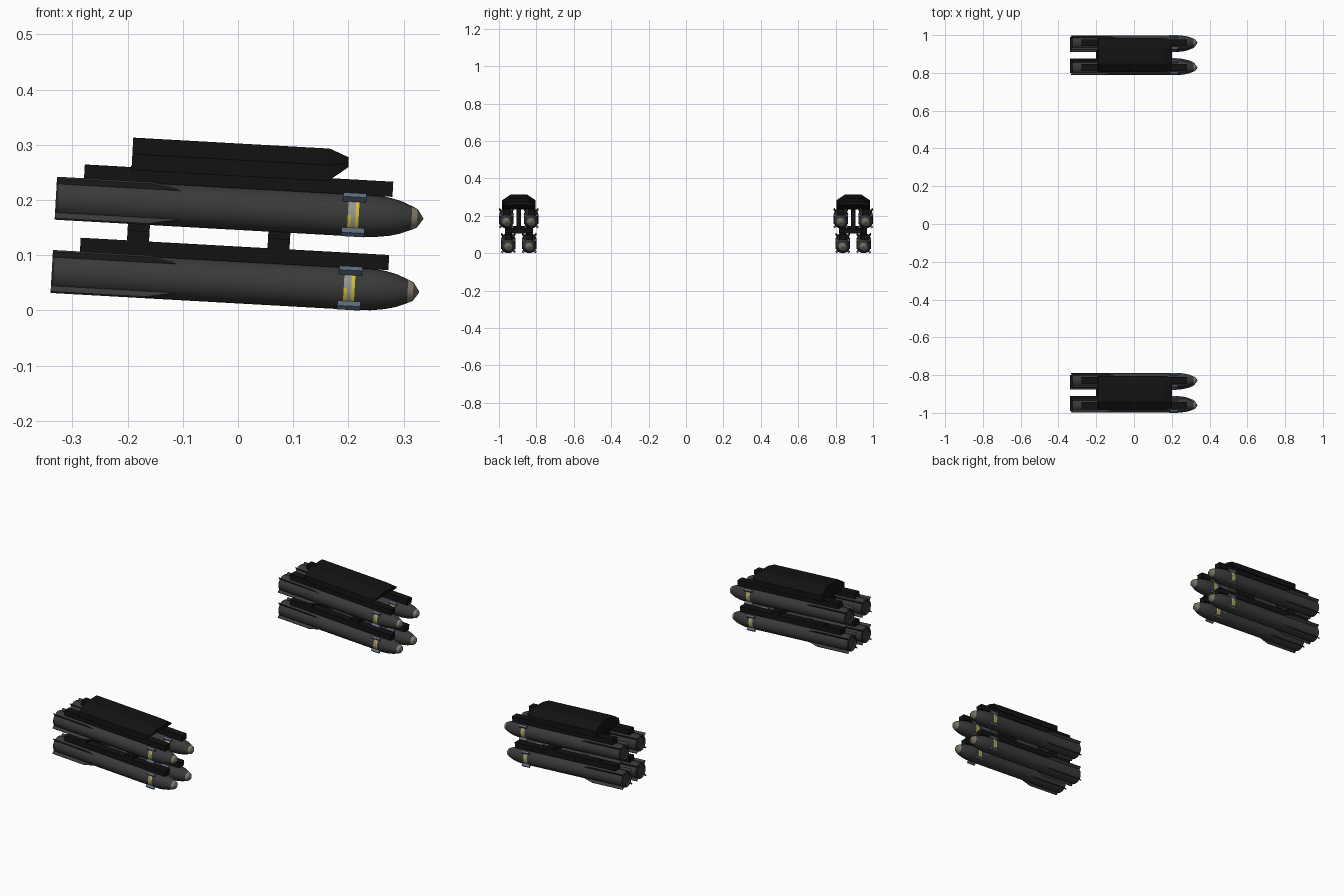
import bpy, bmesh, math
from mathutils import Matrix, Vector

if "Cube" in bpy.data.objects:
    bpy.data.objects.remove(bpy.data.objects["Cube"])

TILT = math.radians(3.2)      # nose-down pitch of each pod
POD_Y = 0.894


def mat(name, rgb):
    m = bpy.data.materials.new(name)
    m.diffuse_color = (*rgb, 1)
    m.use_nodes = True
    m.node_tree.nodes["Principled BSDF"].inputs["Base Color"].default_value = m.diffuse_color
    return m


BLACK = mat("rack black", (0.006, 0.006, 0.006))
BODY = mat("missile dark grey", (0.042, 0.042, 0.042))
TAN = mat("nose tan", (0.24, 0.21, 0.16))
GLASS = mat("nose tip grey", (0.15, 0.135, 0.105))
BLUE = mat("canard blue grey", (0.11, 0.15, 0.21))
PALE = mat("band pale grey", (0.30, 0.30, 0.28))
YELLOW = mat("band yellow", (0.62, 0.52, 0.03))


def finish(bm, name, mats, frame, smooth=False):
    bmesh.ops.recalc_face_normals(bm, faces=bm.faces)
    me = bpy.data.meshes.new(name)
    bm.to_mesh(me)
    bm.free()
    for m in mats:
        me.materials.append(m)
    me.transform(frame)
    ob = bpy.data.objects.new(name, me)
    bpy.context.collection.objects.link(ob)
    if smooth:
        bpy.ops.object.select_all(action='DESELECT')
        ob.select_set(True)
        bpy.context.view_layer.objects.active = ob
        bpy.ops.object.shade_smooth_by_angle(angle=math.radians(30))
    return ob


def add_box(bm, x, y, z):
    # box from (min, max) pairs
    c = Vector([(a + b) / 2 for a, b in (x, y, z)])
    s = Vector([b - a for a, b in (x, y, z)])
    m = Matrix.Translation(c) @ Matrix.Diagonal((*s, 1))
    return bmesh.ops.create_cube(bm, size=1, matrix=m)['verts']


def loft(bm, rings, cap=True):
    rows = [[bm.verts.new(p) for p in r] for r in rings]
    n = len(rows[0])
    for a, b in zip(rows, rows[1:]):
        for i in range(n):
            j = (i + 1) % n
            bm.faces.new((a[i], a[j], b[j], b[i]))
    if cap:
        bm.faces.new(rows[0])
        bm.faces.new(rows[-1])


# missile outline along its axis: (x, radius)
PROFILE = [(-.334, .004), (-.334, .029), (-.341, .031), (-.341, .036), (-.338, .039),
           (.189, .039), (.195, .039), (.203, .039), (.209, .039), (.24, .038),
           (.265, .0345), (.285, .0295), (.305, .0215), (.315, .017), (.326, .001)]


def missile(name, frame):
    # body, painted band and nose
    n = 24
    bm = bmesh.new()
    loft(bm, [[(x, r * math.cos(2 * math.pi * i / n), r * math.sin(2 * math.pi * i / n))
               for i in range(n)] for x, r in PROFILE])
    for f in bm.faces:
        c = f.calc_center_median()
        if c.x > .315:
            f.material_index = 2
        elif c.x > .305:
            f.material_index = 1
        elif .189 < c.x < .209 and abs(c.y) > abs(c.z) * .9:
            left, right = c.x < .195, c.x > .203
            f.material_index = 4 if right or (left and c.z < 0) else 3
    finish(bm, name + "_body", [BODY, TAN, GLASS, PALE, YELLOW], frame, True)

    # four tail fins and four canard blocks set diagonally
    fins, canards = bmesh.new(), bmesh.new()
    for k in range(4):
        turn = Matrix.Rotation(math.radians(45 + 90 * k), 4, 'X')
        outline = [(-.341, .03), (-.341, .053), (-.17, .053), (-.115, .039), (-.115, .03)]
        loft(fins, [[turn @ Vector((x, y, r)) for x, r in outline] for y in (-.002, .002)])
        v = add_box(canards, (.179, .221), (-.005, .005), (.034, .051))
        bmesh.ops.transform(canards, matrix=turn, verts=v)
    finish(fins, name + "_tail_fins", [BODY], frame)
    finish(canards, name + "_canards", [BLUE], frame)


for side, y0 in (("left", POD_Y), ("right", -POD_Y)):
    pod = Matrix.Translation((0, y0, 0)) @ Matrix.Rotation(TILT, 4, 'Y')

    # top pylon with tapered nose
    bm = bmesh.new()

    def section(x, low, mid, top, w):
        return [(x, -w, low), (x, -w, mid), (x, -.045, top),
                (x, .045, top), (x, w, mid), (x, w, low)]
    loft(bm, [section(-.207, .243, .272, .302, .09), section(.150, .243, .272, .302, .09),
              section(.185, .270, .277, .288, .08)])
    finish(bm, side + "_pylon", [BLACK], pod)

    # centre struts and cross bars carrying the lower rails
    bm = bmesh.new()
    for x in ((-.208, -.168), (.047, .087)):
        add_box(bm, x, (-.012, .012), (.115, .25))
        add_box(bm, x, (-.075, .075), (.110, .134))
    finish(bm, side + "_struts", [BLACK], pod)

    # rails and missiles, two rows of two
    for row, off, z in (("upper", .066, .1845), ("lower", .056, .0515)):
        bm = bmesh.new()
        for s in (-1, 1):
            y = s * off
            add_box(bm, (-.292, .268), (y - .018, y + .018), (z + .0365, z + .064))
            missile(f"{side}_{row}_missile_{'a' if s < 0 else 'b'}",
                    pod @ Matrix.Translation((0, y, z)))
        finish(bm, f"{side}_{row}_rails", [BLACK], pod)
